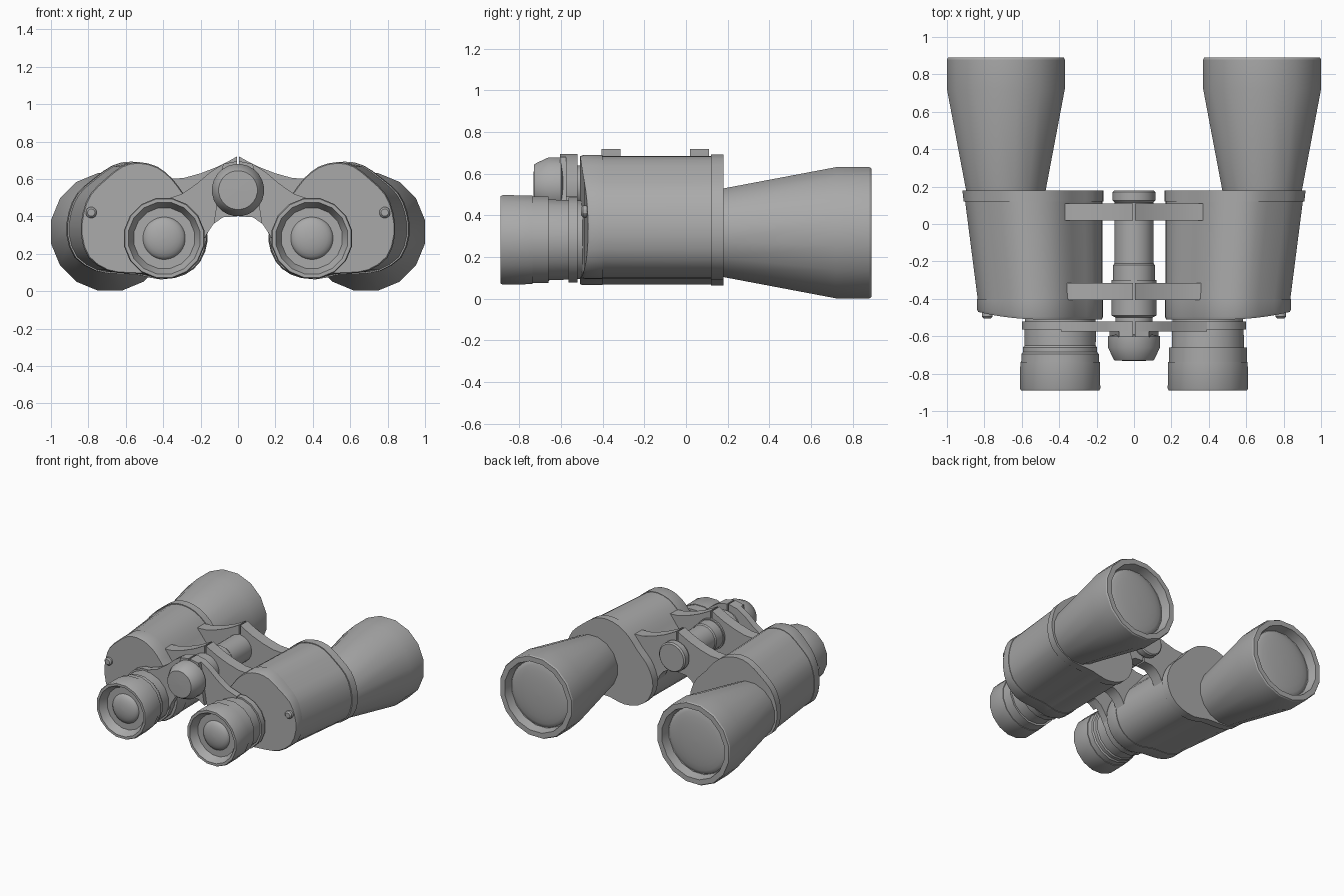
import bpy, bmesh
from math import sin, cos, pi, radians
from mathutils import Vector

cube = bpy.data.objects.get("Cube")
if cube:
    bpy.data.objects.remove(cube)

grey = bpy.data.materials.new("plain grey")
grey.use_nodes = True
grey.diffuse_color = (0.4, 0.4, 0.4, 1)
grey.node_tree.nodes["Principled BSDF"].inputs["Base Color"].default_value = (0.4, 0.4, 0.4, 1)


def finish(name, bm):
    bmesh.ops.recalc_face_normals(bm, faces=bm.faces)
    mesh = bpy.data.meshes.new(name)
    bm.to_mesh(mesh)
    bm.free()
    mesh.materials.append(grey)
    obj = bpy.data.objects.new(name, mesh)
    bpy.context.collection.objects.link(obj)
    bpy.ops.object.select_all(action='DESELECT')
    obj.select_set(True)
    bpy.context.view_layer.objects.active = obj
    bpy.ops.object.shade_smooth_by_angle(angle=radians(30))
    return obj


def loft(name, rings):
    """Skin closed rings of equal length and cap both ends."""
    bm = bmesh.new()
    loops = [[bm.verts.new(p) for p in ring] for ring in rings]
    for a, b in zip(loops, loops[1:]):
        for i in range(len(a)):
            j = (i + 1) % len(a)
            bm.faces.new((a[i], a[j], b[j], b[i]))
    bm.faces.new(loops[0])
    bm.faces.new(loops[-1])
    return finish(name, bm)


def lathe(name, x, z, profile, sides=16):
    """Turn a (y, radius) profile round an axis along y."""
    angles = [2 * pi * (i + 0.5) / sides for i in range(sides)]
    return loft(name, [[(x + r * cos(a), y, z + r * sin(a)) for a in angles]
                       for y, r in profile])


def dome(y, radius, height, steps=6):
    return [(y + height * sin(t), radius * cos(t))
            for t in (pi / 2 * i / steps * 0.98 for i in range(steps + 1))]


def smooth_outline(points):
    """Double the points of a closed outline along a soft curve."""
    out, n = [], len(points)
    for i in range(n):
        a, b, c, d = (Vector(points[(i + k) % n]) for k in (-1, 0, 1, 2))
        out += [b, (9 * (b + c) - a - d) / 16]
    return out


def plate(name, outline, y0, y1, side):
    return loft(name, [[(side * x, y, z) for x, z in outline] for y in (y0, y1)])


# Outline of the prism housing, upper lobe outwards, lower lobe inwards
housing = smooth_outline([
    (0.53, 0.69), (0.62, 0.67), (0.71, 0.60), (0.79, 0.52), (0.83, 0.42),
    (0.84, 0.30), (0.80, 0.18), (0.70, 0.11), (0.60, 0.095), (0.50, 0.09),
    (0.39, 0.065), (0.28, 0.09), (0.20, 0.16), (0.165, 0.27), (0.18, 0.36),
    (0.22, 0.44), (0.29, 0.52), (0.35, 0.60), (0.43, 0.665)])


def housing_ring(side, y, widen, scale, bow=0):
    ring = []
    for x, z in housing:
        px = 0.165 + (x - 0.165) * widen
        px, pz = 0.5 + (px - 0.5) * scale, 0.37 + (z - 0.37) * scale
        ring.append((side * px, y + bow * max(0, (x - 0.5) / 0.34) ** 2, pz))
    return ring


# Straps joining the housings, and the eyepiece carrier
strap = [(0.006, 0.72), (0.05, 0.695), (0.11, 0.665), (0.20, 0.63), (0.29, 0.605),
         (0.37, 0.60), (0.36, 0.50), (0.24, 0.40), (0.18, 0.27), (0.15, 0.335),
         (0.12, 0.37), (0.08, 0.395), (0.006, 0.40)]
carrier = [(0.006, 0.695), (0.08, 0.68), (0.15, 0.635), (0.22, 0.575), (0.30, 0.52),
           (0.39, 0.49), (0.39, 0.20), (0.21, 0.22), (0.17, 0.30), (0.13, 0.36),
           (0.08, 0.395), (0.006, 0.40)]

for side, label in ((1, "left"), (-1, "right")):
    # Prism housing with raised front and rear rims
    loft(label + "_housing", [
        housing_ring(side, -0.51, 1.0, 0.98, 0.04),
        housing_ring(side, -0.495, 1.0, 1.0, 0.04),
        housing_ring(side, -0.40, 1.0, 1.0),
        housing_ring(side, -0.40, 1.0, 0.988),
        housing_ring(side, 0.12, 1.10, 0.988),
        housing_ring(side, 0.12, 1.10, 1.008),
        housing_ring(side, 0.18, 1.11, 1.008)])

    # Objective barrel, hollow at the rim
    lathe(label + "_objective_barrel", side * 0.685, 0.317, [
        (0.15, 0.21), (0.18, 0.217), (0.72, 0.321), (0.88, 0.321),
        (0.89, 0.315), (0.89, 0.275), (0.82, 0.262), (0.82, 0.02)])
    lathe(label + "_objective_lens", side * 0.685, 0.317, dome(0.815, 0.26, 0.035), 32)

    # Eyepiece; the right one has the sloped focus ring
    collar = ([(-0.66, 0.197), (-0.66, 0.212)] if side > 0 else
              [(-0.65, 0.194), (-0.66, 0.202), (-0.685, 0.202), (-0.695, 0.211)])
    lathe(label + "_eyepiece", side * 0.395, 0.283, [(-0.48, 0.19), (-0.57, 0.195)] + collar + [
        (-0.738, 0.212), (-0.738, 0.217), (-0.88, 0.219), (-0.89, 0.214),
        (-0.89, 0.195), (-0.87, 0.185), (-0.83, 0.165), (-0.83, 0.02)])
    lathe(label + "_eyepiece_lens", side * 0.395, 0.283, dome(-0.825, 0.115, -0.045), 32)
    lathe(label + "_carrier_ring", side * 0.395, 0.283,
          [(-0.52, 0.19), (-0.52, 0.208), (-0.565, 0.208), (-0.565, 0.19)])

    plate(label + "_carrier_arm", carrier, -0.575, -0.52, side)
    plate(label + "_carrier_hub", [p for p in carrier if p[0] < 0.14], -0.605, -0.57, side)
    plate(label + "_front_strap", strap, -0.405, -0.315, side)
    plate(label + "_rear_strap", strap, 0.02, 0.11, side)

    # Small round adjusting screw
    lathe(label + "_screw", side * 0.785, 0.42, [(-0.45, 0.03), (-0.495, 0.03),
                                                 (-0.505, 0.02), (-0.505, 0.002)], 12)

# Central hinge and focus knob
lathe("hinge_tube", 0, 0.54, [
    (0.18, 0.002), (0.18, 0.105), (0.17, 0.115), (0.125, 0.115), (0.115, 0.105),
    (-0.21, 0.105), (-0.22, 0.112), (-0.30, 0.112), (-0.30, 0.12),
    (-0.49, 0.12), (-0.50, 0.10), (-0.62, 0.10)], 24)
lathe("focus_knob", 0, 0.54, [
    (-0.59, 0.10), (-0.60, 0.14), (-0.66, 0.14), (-0.72, 0.112),
    (-0.73, 0.104), (-0.733, 0.002)], 24)
